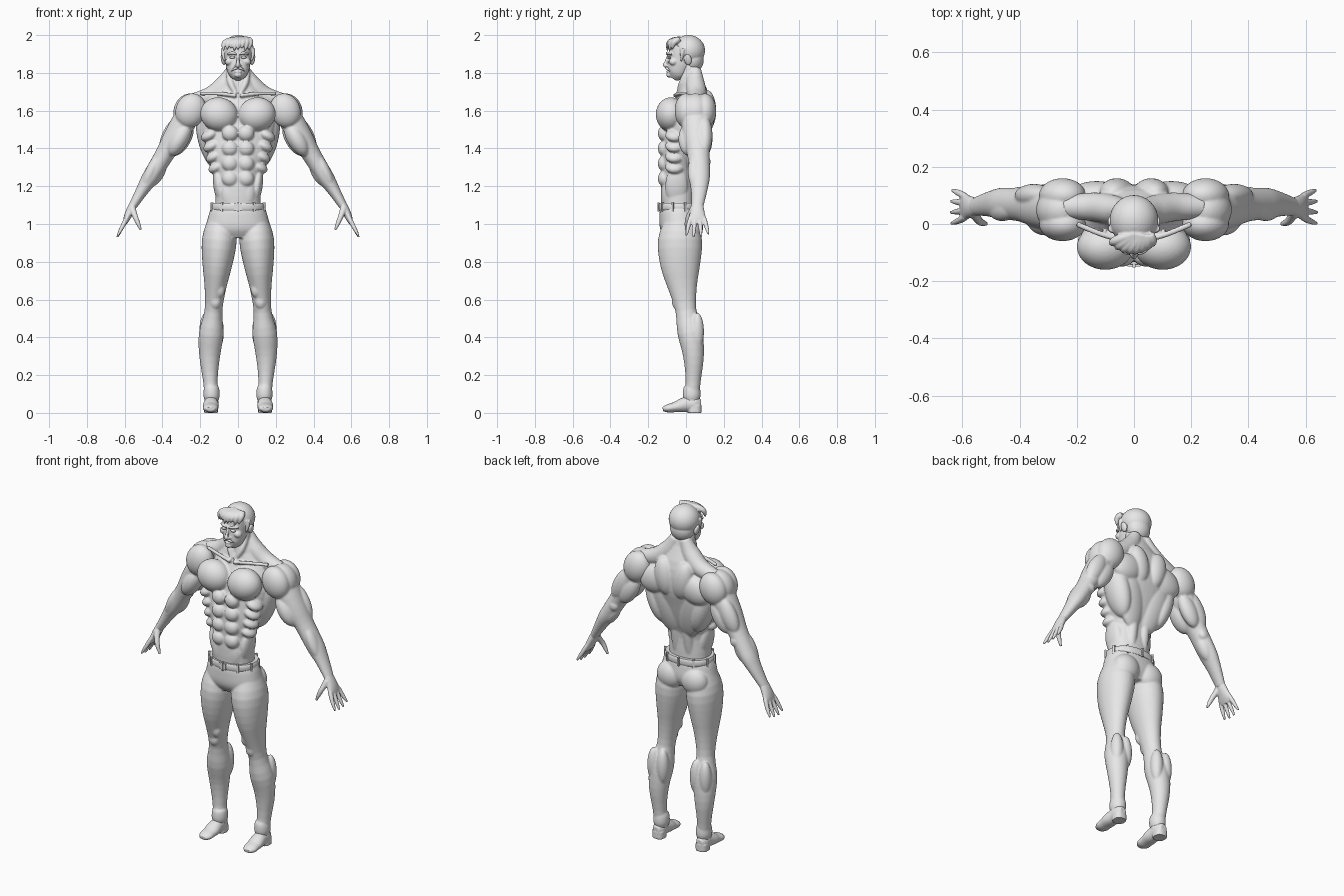
import bpy, bmesh, math
from mathutils import Vector, Matrix

if "Cube" in bpy.data.objects:
    bpy.data.objects.remove(bpy.data.objects["Cube"])

GREY = (0.8, 0.8, 0.8, 1)
grey = bpy.data.materials.new("plain_grey")
grey.use_nodes = True
grey.diffuse_color = GREY
grey.node_tree.nodes["Principled BSDF"].inputs["Base Color"].default_value = GREY

X, Y = Vector((1, 0, 0)), Vector((0, 1, 0))
SIDES = {"left": 1, "right": -1}


def spline(values, t):
    """Point at t on a smooth curve through evenly spaced numbers or vectors."""
    last = len(values) - 1
    i = min(int(t * last), last - 1)
    f = t * last - i
    a, b, c, d = (values[min(max(i + k, 0), last)] for k in (-1, 0, 1, 2))
    slope_b, slope_c = (c - a) / 2, (d - b) / 2
    blend = f * f * (3 - 2 * f)
    return (b * (1 - blend) + c * blend
            + slope_b * (f * (1 - f) ** 2) - slope_c * (f * f * (1 - f)))


def loft(bm, path, radii, flat=(1, 1), side=1, along=Y, steps=24, sides=32, power=1):
    """Closed tube on a path; flat scales the radius in the along direction."""
    path = [Vector(p) for p in path]
    points = [spline(path, i / steps) for i in range(steps + 1)]
    rings = []
    for i, point in enumerate(points):
        heading = (points[min(i + 1, steps)] - points[max(i - 1, 0)]).normalized()
        deep = (along - heading * along.dot(heading)).normalized()
        wide = deep.cross(heading)
        radius, ratio = spline(radii, i / steps), spline(flat, i / steps)
        ring = []
        for k in range(sides):
            c, s = math.cos(math.tau * k / sides), math.sin(math.tau * k / sides)
            p = (point + wide * radius * math.copysign(abs(c) ** power, c)
                 + deep * radius * ratio * math.copysign(abs(s) ** power, s))
            ring.append(bm.verts.new((p.x * side, p.y, p.z)))
        rings.append(ring)
    for low, high in zip(rings, rings[1:]):
        for k in range(sides):
            bm.faces.new((low[k - 1], low[k], high[k], high[k - 1]))
    bm.faces.new(rings[0])
    bm.faces.new(rings[-1])


def ball(bm, at, size, tilt=0, lean=0, side=1):
    """Ellipsoid tilted sideways and leaned forwards, in degrees."""
    matrix = (Matrix.Translation((at[0] * side, at[1], at[2]))
              @ Matrix.Rotation(math.radians(lean), 4, 'X')
              @ Matrix.Rotation(math.radians(tilt * side), 4, 'Y')
              @ Matrix.Diagonal((*size, 1)))
    bmesh.ops.create_uvsphere(bm, u_segments=32, v_segments=20, radius=1, matrix=matrix)


def box(bm, at, size, turn=0):
    matrix = Matrix.Translation(at) @ Matrix.Rotation(turn, 4, 'Z') @ Matrix.Diagonal((*size, 1))
    bmesh.ops.create_cube(bm, size=1, matrix=matrix)


def finish(name, bm, height=0, voxel=0, smooth=1):
    """Turn the mesh into an object at a height, fusing its pieces when voxel is set."""
    bmesh.ops.recalc_face_normals(bm, faces=bm.faces)
    mesh = bpy.data.meshes.new(name)
    bm.to_mesh(mesh)
    bm.free()
    mesh.materials.append(grey)
    mesh.shade_smooth()
    ob = bpy.data.objects.new(name, mesh)
    ob.location.z = height
    bpy.context.scene.collection.objects.link(ob)
    if voxel:
        fuse = ob.modifiers.new("fuse", 'REMESH')
        fuse.mode, fuse.voxel_size, fuse.use_smooth_shade = 'VOXEL', voxel, True
        soften = ob.modifiers.new("soften", 'SMOOTH')
        soften.factor, soften.iterations = 0.5, smooth
    else:
        bpy.context.view_layer.objects.active = ob
        ob.select_set(True)
        bpy.ops.object.shade_smooth_by_angle(angle=math.radians(40))
        ob.select_set(False)


# Torso: trunk and neck, then paired muscles
bm = bmesh.new()
loft(bm, path=[(0, -.04, -.44), (0, -.04, -.24), (0, 0, -.04), (0, .04, .16), (0, .01, .36)],
     radii=(.12, .12, .12, .16, .19, .2, .15, .07, .06), flat=(.75, .75, .6, .6, .9),
     sides=48, power=.9)
for side in SIDES.values():
    ball(bm, at=(.1, -.08, .08), size=(.1, .08, .09), tilt=-12, side=side)      # chest
    for row in range(4):
        drop = row * .08
        ball(bm, at=(.042, -.115, -.02 - drop), size=(.043, .034, .042), side=side)  # abdominals
        ball(bm, at=(.15 - drop / 6, -.06, -.03 - drop * .7), size=(.05, .05, .03), tilt=28, side=side)  # ribs
    ball(bm, at=(.04, -.1, -.35), size=(.05, .03, .09), tilt=8, side=side)      # lower belly
    ball(bm, at=(.1, -.05, -.3), size=(.03, .06, .1), tilt=8, side=side)        # flank
    ball(bm, at=(.15, .04, -.06), size=(.06, .08, .16), tilt=16, side=side)     # broad back
    ball(bm, at=(.08, .07, -.1), size=(.08, .04, .17), tilt=14, lean=-12, side=side)
    ball(bm, at=(.13, .1, .06), size=(.1, .05, .08), tilt=18, side=side)        # shoulder blade
    ball(bm, at=(.06, .11, .1), size=(.06, .05, .11), tilt=10, side=side)       # upper back
    ball(bm, at=(.04, .03, -.28), size=(.03, .03, .2), lean=-8, side=side)      # spine
    loft(bm, path=[(.03, .05, .32), (.07, .05, .24), (.14, .06, .18), (.24, .06, .15)],
         radii=(.03, .05, .05, .04), side=side)                                 # neck slope
    loft(bm, path=[(.05, .02, .33), (.04, -.02, .25), (.01, -.04, .19)],
         radii=(.014, .017, .011), side=side)                                   # neck cord
    loft(bm, path=[(.01, -.06, .18), (.1, -.04, .19), (.2, 0, .19)], radii=(.01, .01), side=side)  # collarbone
finish("torso", bm, height=1.5, voxel=.006, smooth=2)

# Arms and hands
for name, side in SIDES.items():
    bm = bmesh.new()
    loft(bm, path=[(.24, .05, .12), (.34, .06, -.05), (.43, .07, -.2), (.5, .07, -.31), (.56, .06, -.41)],
         radii=(.06, .065, .06, .05, .047, .044, .035, .027, .022), flat=(1.2, 1.2, 1.4), side=side)
    for y, deep in ((0, .06), (.05, .08), (.1, .06)):                           # shoulder heads
        ball(bm, at=(.24 + deep / 2 - .02, y, .1), size=(.08, deep, .093), tilt=-22, side=side)
    ball(bm, at=(.31, .02, -.05), size=(.05, .06, .1), tilt=-30, side=side)     # biceps
    ball(bm, at=(.35, .1, -.03), size=(.05, .04, .11), tilt=-27, side=side)     # triceps
    ball(bm, at=(.3, .1, -.05), size=(.05, .04, .1), tilt=-30, side=side)
    ball(bm, at=(.46, .05, -.22), size=(.03, .04, .1), tilt=-25, side=side)     # forearm
    ball(bm, at=(.43, .08, -.23), size=(.04, .04, .08), tilt=-30, side=side)
    ball(bm, at=(.4, .11, -.17), size=(.03, .02, .03), tilt=-30, side=side)     # elbow
    finish(name + "_arm", bm, height=1.5, voxel=.006, smooth=2)

    bm = bmesh.new()
    loft(bm, path=[(.55, .06, .11), (.58, .06, .05), (.6, .06, 0)],
         radii=(.021, .022, .018, .01), flat=(1.4, 2, 4), side=side)            # palm
    for finger, reach in enumerate((.9, 1, .97, .8)):
        y, spread = .024 + .024 * finger, (finger - 1.5) * .015
        loft(bm, path=[(.59, y, .03), (.61, y + spread / 2, -.01),
                       (.62 + .02 * reach, y + spread, .01 - .08 * reach)],
             radii=(.012, .012, .01, .005), side=side, sides=16)
    loft(bm, path=[(.56, .04, .08), (.54, .01, .03), (.515, 0, -.03)],
         radii=(.02, .015, .012, .006), side=side, sides=16)                    # thumb
    finish(name + "_hand", bm, height=1, voxel=.004)

# Trousers
bm = bmesh.new()
loft(bm, path=[(0, -.04, 1.1), (0, -.03, .93)], radii=(.135, .155, .165, .13),
     flat=(.7, .6), sides=48, power=.9)
for side in SIDES.values():
    loft(bm, path=[(.09, -.03, 1.02), (.11, -.03, .78), (.13, 0, .54), (.15, .04, .3), (.14, .03, .06)],
         radii=(.07, .092, .078, .057, .047, .065, .055, .038, .037), flat=(1.2, 1.35, 1, 1.1), side=side)
    ball(bm, at=(.08, .03, .98), size=(.08, .06, .08), side=side)               # seat
    ball(bm, at=(.12, -.05, .59), size=(.03, .025, .04), side=side)             # knee
    ball(bm, at=(.1, -.06, .66), size=(.03, .03, .05), tilt=10, side=side)      # thigh above knee
    for x in (.11, .17):
        ball(bm, at=(x, .06, .43), size=(.035, .035, .1), side=side)            # calf
    loft(bm, path=[(.14, .03, .07), (.14, .03, .14)], radii=(.038, .043, .042, .037),
         flat=(1.1, 1.1), side=side)                                            # cuff
finish("trousers", bm, voxel=.006, smooth=2)

# Belt with loops and buckle
WIDE, DEEP, BACK = .143, .107, -.037
bm = bmesh.new()
loft(bm, path=[(0, BACK, -.02), (0, BACK, .02)], radii=(WIDE - .005, WIDE, WIDE, WIDE - .005),
     flat=(DEEP / WIDE, DEEP / WIDE), sides=64, power=.9)
finish("belt", bm, height=1.09)
bm = bmesh.new()
for k in range(10):
    angle = math.tau * (k + .5) / 10
    x, y = WIDE * math.cos(angle), DEEP * math.sin(angle)
    box(bm, at=(x * 1.02, BACK + y * 1.02, 0), size=(.012, .012, .05),
        turn=math.atan2(y / DEEP ** 2, x / WIDE ** 2))
finish("belt_loops", bm, height=1.09)
bm = bmesh.new()
box(bm, at=(0, BACK - DEEP, 0), size=(.044, .008, .036))
finish("belt_buckle", bm, height=1.09)

# Shoes
for name, side in SIDES.items():
    bm = bmesh.new()
    loft(bm, path=[(.143, .08, .046), (.143, .01, .046), (.145, -.06, .03), (.146, -.123, .02)],
         radii=(.024, .044, .042, .036, .027, .022, .011), flat=(.8, .9, 1.5, 2), along=X, side=side)
    loft(bm, path=[(.14, .03, .05), (.14, .03, .09)], radii=(.036, .035), flat=(1.1, 1.1), side=side)
    loft(bm, path=[(.143, .046, 0), (.143, .046, .04)], radii=(.036, .036), side=side, power=.8)  # heel
    finish(name + "_shoe", bm, voxel=.004)

# Head: skull, jaw, ears and features
bm = bmesh.new()
ball(bm, at=(0, 0, 0), size=(.077, .088, .09))
loft(bm, path=[(0, -.07, -.13), (0, -.04, -.08), (0, -.02, -.02), (0, -.015, .04)],
     radii=(.022, .05, .062, .068, .07, .068), flat=(1, 1, 1.1), power=.9)
loft(bm, path=[(0, -.09, 0), (0, -.105, -.04), (0, -.11, -.058), (0, -.098, -.07)],
     radii=(.007, .008, .012, .008), along=X)                                   # nose
ball(bm, at=(0, -.09, -.11), size=(.02, .014, .015))                            # chin
ball(bm, at=(0, -.094, -.093), size=(.02, .01, .006))                           # lower lip
for side in SIDES.values():
    ball(bm, at=(.01, -.1, -.062), size=(.008, .01, .007), side=side)           # nostril
    ball(bm, at=(.045, -.066, -.04), size=(.024, .024, .02), tilt=20, side=side)  # cheek
    loft(bm, path=[(.01, -.1, 0), (.03, -.098, .005), (.056, -.077, 0)],
         radii=(.006, .008, .005), side=side)                                   # brow
    ball(bm, at=(.08, .01, -.03), size=(.01, .02, .03), tilt=12, lean=12, side=side)  # ear
finish("head", bm, height=1.9, voxel=.004)
bm = bmesh.new()
for side in SIDES.values():
    loft(bm, path=[(0, -.1, -.074), (.017, -.1, -.077), (.034, -.085, -.09)],
         radii=(.005, .007, .002), side=side, sides=12)
finish("moustache", bm, height=1.9)
for name, side in SIDES.items():
    bm = bmesh.new()
    ball(bm, at=(.03, -.089, -.018), size=(.015, .01, .007), side=side)
    finish(name + "_eye", bm, height=1.9)

# Hair: cap, nape, sideburns and fringe locks
bm = bmesh.new()
ball(bm, at=(0, .014, .018), size=(.085, .087, .082))
ball(bm, at=(0, .034, -.03), size=(.07, .06, .07))
for side in SIDES.values():
    loft(bm, path=[(.076, -.015, .03), (.078, -.02, 0), (.072, -.026, -.04)],
         radii=(.014, .011, .004), side=side)
for k in range(8):
    x = (k - 3.6) * .019
    y = 6 * x * x - .1
    loft(bm, path=[(.03 + x * .4, -.035, .08), (x, y + .012, .06), (x - .008, y, .015 + .007 * (k % 3))],
         radii=(.014, .017, .012, .002), sides=16)
finish("hair", bm, height=1.9, voxel=.004)
